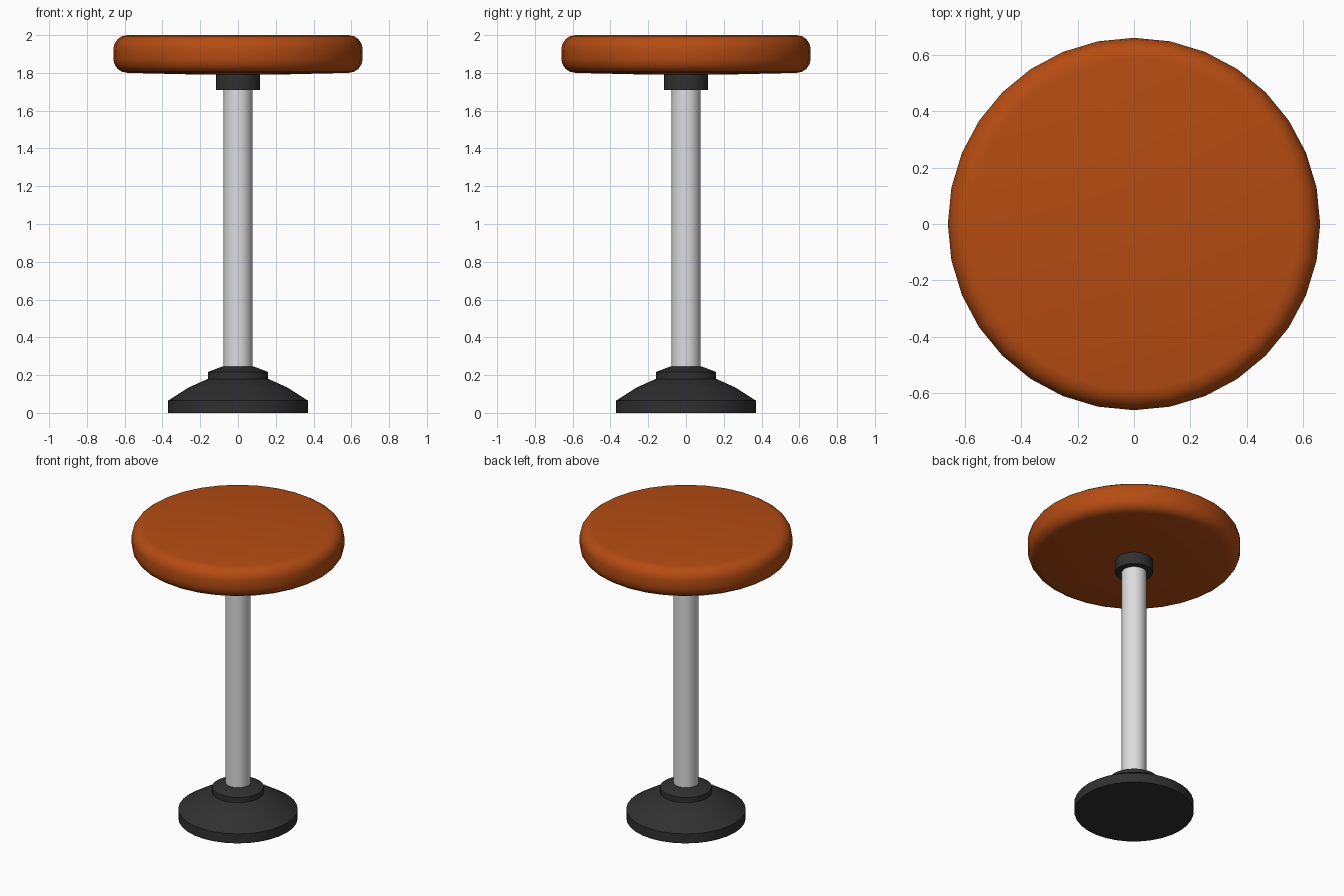
import bpy
import bmesh
import math
from mathutils import Matrix

cube = bpy.data.objects.get("Cube")
if cube:
    bpy.data.objects.remove(cube, do_unlink=True)

SIDES = 32


def make_material(name, color, roughness, metallic=0.0):
    mat = bpy.data.materials.new(name)
    mat.use_nodes = True
    mat.diffuse_color = (*color, 1)
    shader = mat.node_tree.nodes["Principled BSDF"]
    shader.inputs["Base Color"].default_value = (*color, 1)
    shader.inputs["Roughness"].default_value = roughness
    shader.inputs["Metallic"].default_value = metallic
    return mat


def lathe(name, profile, mat, angle=40):
    """Turn an (r, z) profile, listed bottom to top, around the z axis."""
    bm = bmesh.new()
    rings = []
    for r, z in profile:
        if r == 0:
            rings.append([bm.verts.new((0, 0, z))])
        else:
            rings.append(bmesh.ops.create_circle(
                bm, segments=SIDES, radius=r,
                matrix=Matrix.Translation((0, 0, z)))["verts"])
    for low, high in zip(rings, rings[1:]):
        for i in range(SIDES):
            j = (i + 1) % SIDES
            quad = [low[i % len(low)], low[j % len(low)],
                    high[j % len(high)], high[i % len(high)]]
            bm.faces.new(list(dict.fromkeys(quad)))
    bmesh.ops.recalc_face_normals(bm, faces=bm.faces)
    mesh = bpy.data.meshes.new(name)
    bm.to_mesh(mesh)
    bm.free()
    mesh.materials.append(mat)
    obj = bpy.data.objects.new(name, mesh)
    bpy.context.collection.objects.link(obj)
    bpy.ops.object.select_all(action="DESELECT")
    obj.select_set(True)
    bpy.context.view_layer.objects.active = obj
    bpy.ops.object.shade_smooth_by_angle(angle=math.radians(angle))
    return obj


def rounded_corner(r, z, radius, start, steps=4):
    """Quarter-circle profile points around the corner centre (r, z)."""
    angles = [math.radians(start + 90 * i / steps) for i in range(steps + 1)]
    return [(r + radius * math.cos(a), z + radius * math.sin(a)) for a in angles]


orange = make_material("orange upholstery", (0.46, 0.072, 0.006), 0.5)
black = make_material("black plastic", (0.03, 0.03, 0.03), 0.5)
steel = make_material("pale steel", (0.72, 0.72, 0.72), 0.35)

# Floor base: short upright rim, then a domed top
lathe("floor_base", [(0, 0), (0.37, 0), (0.37, 0.065), (0.26, 0.135),
                     (0.16, 0.18), (0, 0.18)], black)

# Bevelled ring where the post enters the base
lathe("base_ring", [(0, 0.175), (0.16, 0.175), (0.16, 0.216),
                    (0.085, 0.245), (0, 0.245)], black)

# Central post
lathe("post", [(0, 0.2), (0.077, 0.2), (0.077, 1.75), (0, 1.75)], steel)

# Collar under the seat
lathe("seat_collar", [(0, 1.71), (0.117, 1.71), (0.117, 1.81), (0, 1.81)], black)

# Cushion with rounded edges and a slightly sagging underside
cushion = ([(0, 1.79), (0.2, 1.791)]
           + rounded_corner(0.585, 1.875, 0.075, -90)
           + rounded_corner(0.585, 1.925, 0.075, 0)
           + [(0, 2.0)])
lathe("seat_cushion", cushion, orange)
